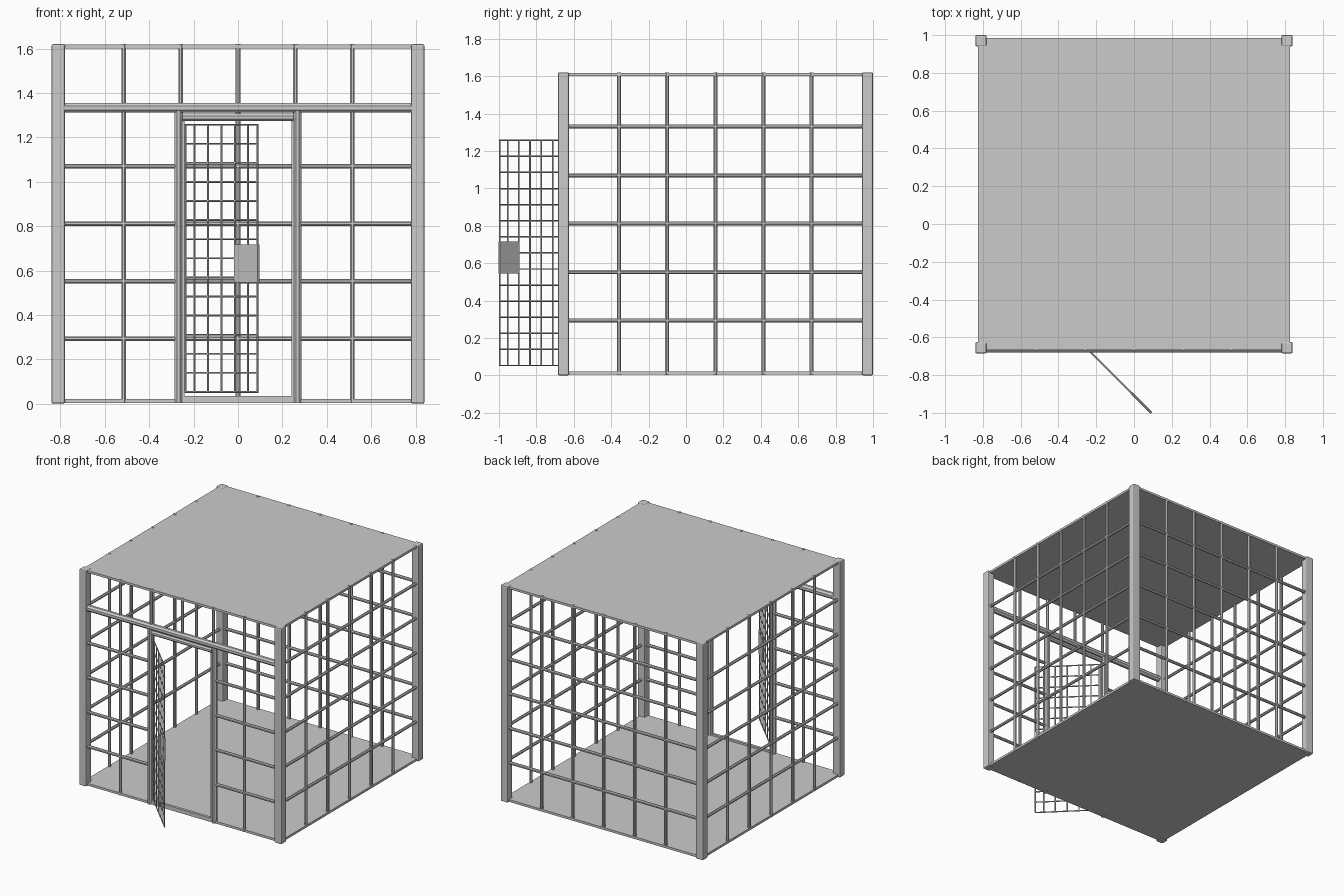
import bpy, bmesh, math
from mathutils import Vector, Matrix

if "Cube" in bpy.data.objects:
    bpy.data.objects.remove(bpy.data.objects["Cube"])

X, YF, YB, H = 0.815, -0.658, 0.975, 1.62
R = 0.0115
LEVELS = [0.293, 0.552, 0.811, 1.07, 1.33]
COLS = [-0.515, -0.258, 0, 0.258, 0.515]


def finish(name, bm):
    me = bpy.data.meshes.new(name)
    bm.to_mesh(me)
    bm.free()
    ob = bpy.data.objects.new(name, me)
    bpy.context.collection.objects.link(ob)
    return ob


def add_rod(bm, a, b, r, sides=8):
    a, b = Vector(a), Vector(b)
    d = b - a
    m = (Matrix.Translation((a + b) / 2) @ d.to_track_quat('Z', 'Y').to_matrix().to_4x4()
         @ Matrix.Rotation(math.pi / sides, 4, 'Z'))
    bmesh.ops.create_cone(bm, cap_ends=True, segments=sides, radius1=r, radius2=r,
                          depth=d.length, matrix=m)


def rods(name, segs, r, sides=8):
    bm = bmesh.new()
    for a, b in segs:
        add_rod(bm, a, b, r, sides)
    return finish(name, bm)


def box(name, lo, hi, bevel=0):
    lo, hi = Vector(lo), Vector(hi)
    bm = bmesh.new()
    bmesh.ops.create_cube(bm, size=1, matrix=Matrix.Translation((lo + hi) / 2)
                          @ Matrix.Diagonal((*(hi - lo), 1)))
    if bevel:
        bmesh.ops.bevel(bm, geom=bm.edges[:], offset=bevel, segments=2, profile=0.5,
                        affect='EDGES')
    return finish(name, bm)


# Floor and roof sheets
box("floor", (-0.825, -0.668, 0.004), (0.825, 0.986, 0.021))
box("roof", (-0.825, -0.668, 1.6), (0.825, 0.986, 1.617))

# Corner posts
for sx in (-1, 1):
    for y in (-0.655, 0.97):
        box("corner_post", (sx * 0.81 - 0.03, y - 0.03, 0), (sx * 0.81 + 0.03, y + 0.03, H), 0.008)

# Side bars
for side, x in (("left", -X), ("right", X)):
    segs = [((x, YF, z), (x, YB, z)) for z in LEVELS]
    segs += [((x, 0.157 + c, 0.003), (x, 0.157 + c, H)) for c in COLS]
    rods(side + "_bars", segs, R)

# Back bars
segs = [((-X, YB, z), (X, YB, z)) for z in LEVELS]
segs += [((c, YB, 0.003), (c, YB, H)) for c in COLS]
rods("back_bars", segs, R)

# Front bars on both sides of the doorway and above it
segs = [((c, YF, 1.33), (c, YF, H)) for c in COLS]
for s in (-1, 1):
    segs.append(((s * 0.515, YF, 0.003), (s * 0.515, YF, 1.33)))
    segs += [((s * 0.265, YF, z), (s * X, YF, z)) for z in LEVELS[:4]]
rods("front_bars", segs, R)

# Lintel beam and door frame
rods("lintel_beam", [((-0.8, YF, 1.333), (0.8, YF, 1.333))], 0.0235)
rods("door_jambs", [((s * 0.268, YF, 0.003), (s * 0.268, YF, 1.33)) for s in (-1, 1)], 0.019)
for s in (-1, 1):
    box("door_stop", (s * 0.247 - 0.007, YF - 0.008, 0.02), (s * 0.247 + 0.007, YF + 0.008, 1.29))
rods("door_header", [((-0.25, YF, 1.29), (0.25, YF, 1.29))], 0.018)
box("door_sill", (-0.25, YF - 0.01, 0.018), (0.25, YF + 0.01, 0.034))

# Open door, built along local x and swung on its hinge
L, Z0, Z1 = 0.464, 0.053, 1.257
swing = Matrix.Translation((-0.238, -0.67, 0)) @ Matrix.Rotation(math.radians(-45), 4, 'Z')
wires = [((u, 0, Z0), (u, 0, Z1)) for u in (0.003, 0.06, 0.146, 0.232, 0.318, 0.4, L - 0.003)]
wires += [((0, 0, Z0 + (Z1 - Z0) * i / 14), (L, 0, Z0 + (Z1 - Z0) * i / 14)) for i in range(15)]
parts = [rods("door_mesh", wires, 0.0045, 6),
         box("lock_plate", (0.316, -0.006, 0.545), (L + 0.002, 0.006, 0.717)),
         box("keyhole", (0.44, -0.0075, 0.62), (0.446, 0.0075, 0.645))]
for ob in parts:
    ob.matrix_world = swing
